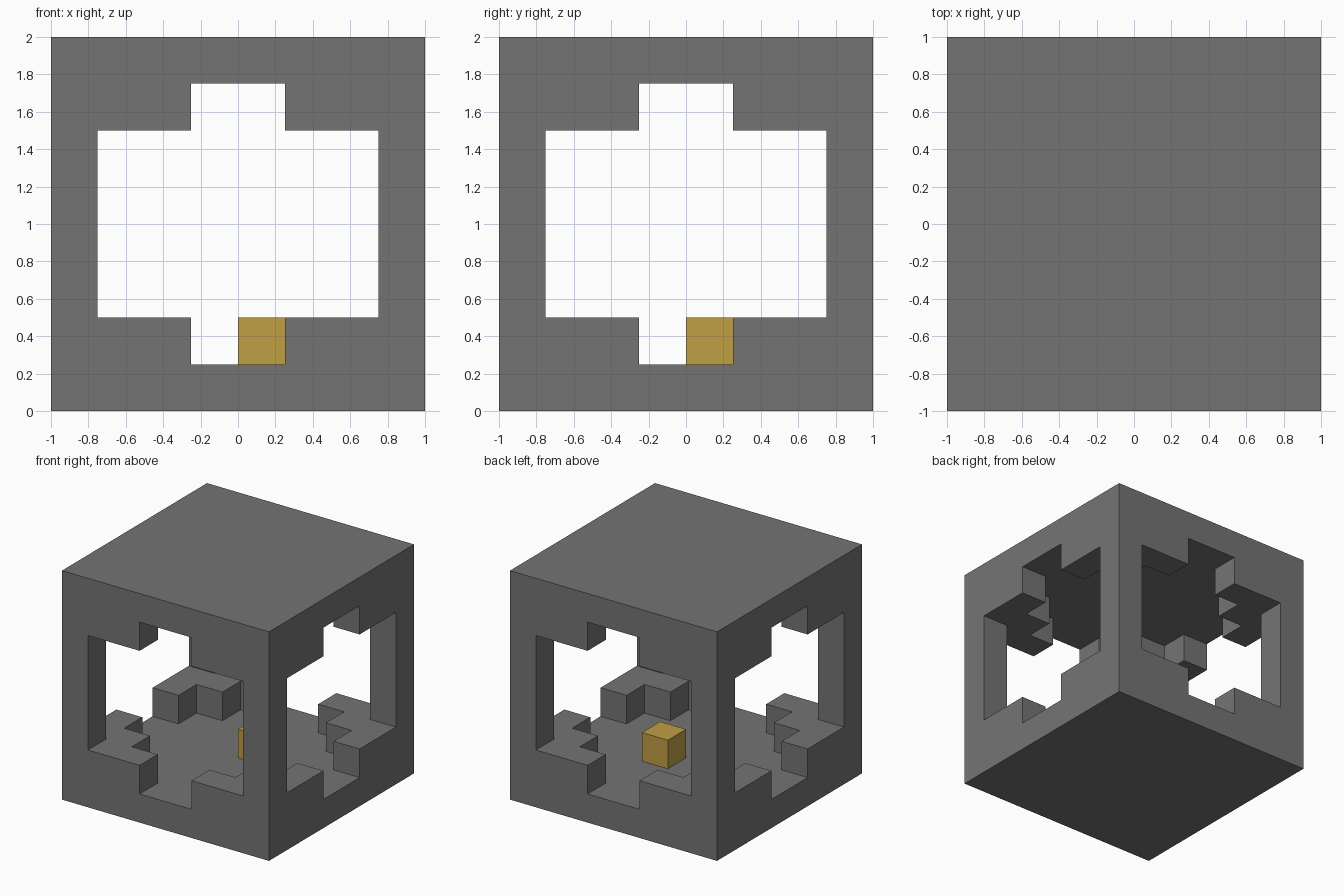
import bpy

old = bpy.data.objects.get("Cube")
if old:
    bpy.data.objects.remove(old, do_unlink=True)

U = 0.25  # edge of one block; the whole shell is eight blocks wide


def material(name, color):
    mat = bpy.data.materials.new(name)
    mat.use_nodes = True
    mat.diffuse_color = color
    bsdf = mat.node_tree.nodes["Principled BSDF"]
    bsdf.inputs["Base Color"].default_value = color
    bsdf.inputs["Roughness"].default_value = 0.9
    return mat


def box(name, size, center, mat=None):
    """Axis-aligned box, measured in blocks."""
    bpy.ops.mesh.primitive_cube_add(size=1, location=(0, 0, 0))
    obj = bpy.context.object
    obj.name = name
    for v in obj.data.vertices:
        v.co = [(c * s + m) * U for c, s, m in zip(v.co, size, center)]
    if mat:
        obj.data.materials.append(mat)
    return obj


def carve(target, size):
    """Cut a box out of the target, centred in the shell."""
    cutter = box("cutter", size, (0, 0, 4))
    cutter.hide_render = True
    mod = target.modifiers.new("carve", 'BOOLEAN')
    mod.operation = 'DIFFERENCE'
    mod.solver = 'EXACT'
    mod.object = cutter
    bpy.context.view_layer.objects.active = target
    bpy.ops.object.modifier_apply(modifier=mod.name)
    bpy.data.objects.remove(cutter, do_unlink=True)


stone = material("stone grey", (0.175, 0.175, 0.175, 1))
gold = material("gold", (0.53, 0.342, 0.06, 1))

# Hollow shell: each cut is made along x and again along y
shell = box("stone_shell", (8, 8, 8), (0, 0, 4), stone)
for length, width, height in (
    (10, 6, 4),  # wide window through opposite walls
    (10, 2, 6),  # narrow notch above and below the window
    (6, 4, 6),   # inner room, leaving a block in each corner
):
    carve(shell, (length, width, height))
    carve(shell, (width, length, height))

# Small block resting on the floor inside
box("gold_block", (1, 1, 1), (0.5, 0.5, 1.5), gold)
